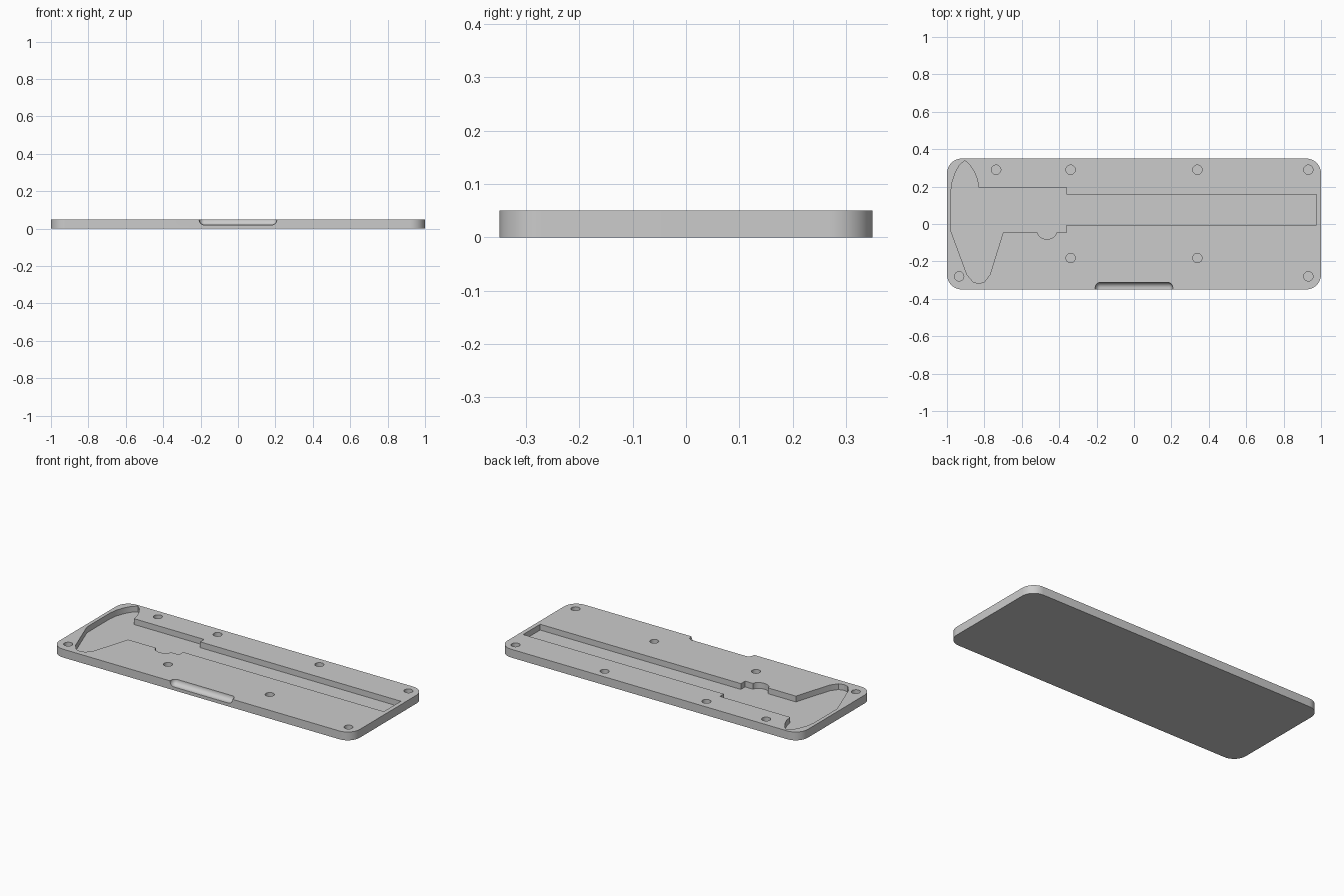
import bpy, bmesh, math

if "Cube" in bpy.data.objects:
    bpy.data.objects.remove(bpy.data.objects["Cube"], do_unlink=True)

THICK, FLOOR = 0.05, 0.015

grey = bpy.data.materials.new("light grey")
grey.use_nodes = True
grey.diffuse_color = (0.6, 0.6, 0.6, 1)
grey.node_tree.nodes["Principled BSDF"].inputs["Base Color"].default_value = (0.6, 0.6, 0.6, 1)


def make_object(name, bm):
    bmesh.ops.recalc_face_normals(bm, faces=bm.faces)
    mesh = bpy.data.meshes.new(name)
    bm.to_mesh(mesh)
    bm.free()
    mesh.materials.append(grey)
    obj = bpy.data.objects.new(name, mesh)
    bpy.context.collection.objects.link(obj)
    return obj


def prism(name, outline, z0, z1):
    bm = bmesh.new()
    face = bm.faces.new([bm.verts.new((x, y, z0)) for x, y in outline])
    top = bmesh.ops.extrude_face_region(bm, geom=[face])["geom"]
    bmesh.ops.translate(bm, vec=(0, 0, z1 - z0),
                        verts=[v for v in top if isinstance(v, bmesh.types.BMVert)])
    return make_object(name, bm)


def arc(cx, cy, rx, ry, start, end, steps):
    angles = [math.radians(start + (end - start) * i / steps) for i in range(steps + 1)]
    return [(cx + rx * math.cos(a), cy + ry * math.sin(a)) for a in angles]


def cut(target, cutter):
    mod = target.modifiers.new("cut", "BOOLEAN")
    mod.operation, mod.solver, mod.object = "DIFFERENCE", "EXACT", cutter
    bpy.context.view_layer.objects.active = target
    bpy.ops.object.modifier_apply(modifier=mod.name)
    bpy.data.objects.remove(cutter, do_unlink=True)


# Rounded slab
R = 0.08
corners = [(1, 1, 0), (-1, 1, 90), (-1, -1, 180), (1, -1, 270)]
outline = []
for sx, sy, a in corners:
    outline += arc(sx * (1 - R), sy * (0.35 - R), R, R, a, a + 90, 12)
tray = prism("tray_slab", outline, 0, THICK)

# Tool-shaped pocket: blade head, stepped neck with finger bump, long handle
pocket = [(-0.83, 0.195), (-0.838, 0.24), (-0.855, 0.28), (-0.88, 0.318), (-0.905, 0.34),
          (-0.935, 0.312), (-0.957, 0.27), (-0.972, 0.225), (-0.978, 0.18), (-0.978, -0.04),
          (-0.893, -0.27), (-0.86, -0.31), (-0.83, -0.318), (-0.8, -0.31), (-0.77, -0.27),
          (-0.7, -0.045)]
pocket += arc(-0.465, -0.045, 0.05, 0.036, 180, 360, 10)
pocket += [(-0.362, -0.045), (-0.362, -0.005), (0.975, -0.005), (0.975, 0.157),
           (-0.362, 0.157), (-0.362, 0.195)]
cut(tray, prism("pocket_cutter", pocket, FLOOR, 0.1))

# Blind round magnet holes
holes = [(-0.737, 0.29), (-0.935, -0.28), (0.932, -0.28), (0.932, 0.29)]
holes += [(sx * 0.339, y) for sx in (-1, 1) for y in (0.29, -0.182)]
for x, y in holes:
    cut(tray, prism("hole_cutter", arc(x, y, 0.025, 0.025, 0, 345, 23), FLOOR, 0.1))

# Scooped finger notch in the front edge
bm = bmesh.new()
bmesh.ops.create_cube(bm, size=1)
bmesh.ops.scale(bm, vec=(0.415, 0.185, 0.18), verts=bm.verts)
bmesh.ops.translate(bm, vec=(0, -0.405, 0.11), verts=bm.verts)
bmesh.ops.bevel(bm, geom=bm.edges[:], offset=0.028, segments=8, profile=0.5, affect="EDGES")
cut(tray, make_object("notch_cutter", bm))

# Smooth curves, crisp edges
bpy.ops.object.select_all(action="DESELECT")
tray.select_set(True)
bpy.context.view_layer.objects.active = tray
bpy.ops.object.shade_smooth_by_angle(angle=math.radians(25))
